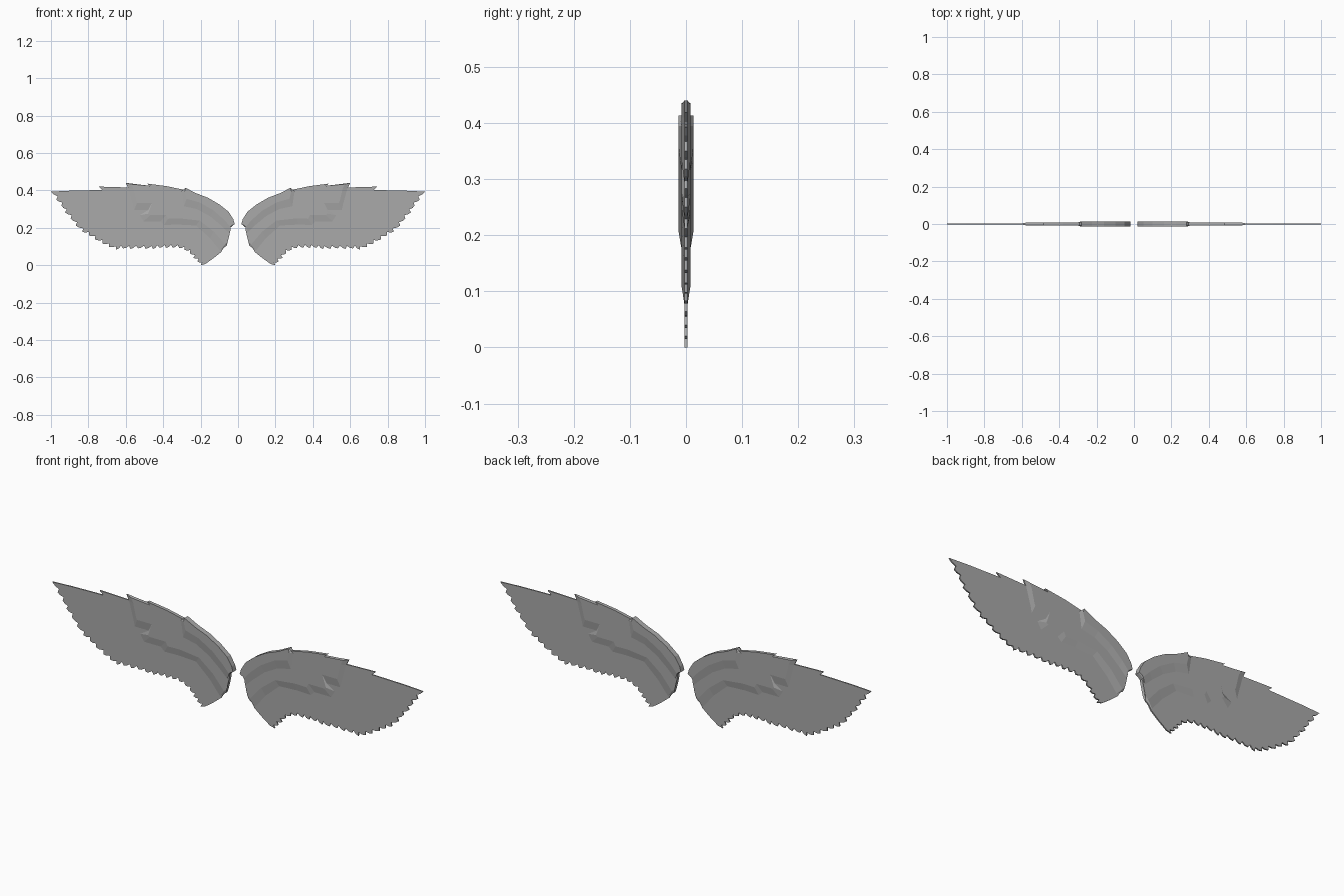
import bpy, bmesh
from mathutils import Vector

grey = bpy.data.materials.new("feather grey")
grey.diffuse_color = (0.4, 0.4, 0.4, 1)


def layer(name, rim, crest, y_rim, y_crest):
    """Flat slab: rim outline at +-y_rim, sloping up to the crest outline at +-y_crest; mirrored."""
    bm = bmesh.new()
    n = len(rim)
    rings = [[bm.verts.new((x, y, z)) for x, z in pts]
             for pts, y in ((crest, -y_crest), (rim, -y_rim), (rim, y_rim), (crest, y_crest))]
    for a, b in zip(rings, rings[1:]):
        for i in range(n):
            j = (i + 1) % n
            bm.faces.new((a[i], a[j], b[j], b[i]))
    bm.faces.new(rings[0])
    bm.faces.new(rings[3])
    bmesh.ops.remove_doubles(bm, verts=bm.verts, dist=1e-5)
    bmesh.ops.triangulate(bm, faces=[f for f in bm.faces if len(f.verts) > 4])
    bmesh.ops.recalc_face_normals(bm, faces=bm.faces)
    me = bpy.data.meshes.new(name)
    bm.to_mesh(me)
    bm.free()
    me.materials.append(grey)
    ob = bpy.data.objects.new(name, me)
    bpy.context.collection.objects.link(ob)
    ob.modifiers.new("other wing", 'MIRROR').use_axis[0] = True
    return ob


def feathered(tips, depth):
    """Turn a row of feather tips into a serrated edge with a notch before every tip."""
    out = [tips[0]]
    for a, b in zip(tips, tips[1:]):
        a, b = Vector(a), Vector(b)
        d = (b - a).normalized()
        inward = Vector((d.y, -d.x))
        belly = a.lerp(b, 0.4) + inward * depth * 0.25
        notch = a.lerp(b, 0.8) + inward * depth
        out += [tuple(belly), tuple(notch), tuple(b)]
    return out


# Long flight feathers: thin plate with serrated trailing edge
leading = [(0.055, 0.13), (0.06, 0.26), (0.16, 0.345), (0.29, 0.40), (0.45, 0.425),
           (0.58, 0.415), (0.745, 0.42), (0.725, 0.402), (0.90, 0.398)]
tips = [(1.0, 0.393), (0.972, 0.350), (0.945, 0.318), (0.925, 0.283), (0.895, 0.250),
        (0.868, 0.212), (0.832, 0.178), (0.798, 0.160), (0.765, 0.138), (0.725, 0.115),
        (0.690, 0.098), (0.652, 0.083), (0.615, 0.089), (0.575, 0.087), (0.535, 0.090),
        (0.495, 0.088), (0.455, 0.086), (0.420, 0.093), (0.385, 0.092), (0.350, 0.093),
        (0.315, 0.092), (0.285, 0.082), (0.258, 0.064), (0.238, 0.040), (0.218, 0.020),
        (0.20, 0.0)]
root = [(0.175, 0.006), (0.13, 0.038), (0.09, 0.07)]
outline = leading + feathered(tips, 0.016) + root
layer("flight_feathers", outline, outline, 0.003, 0.003)

# Middle coverts: thicker slab, stepped and sloped along its lower edge
top = [(0.04, 0.19), (0.05, 0.26), (0.16, 0.35), (0.29, 0.403), (0.38, 0.422), (0.485, 0.436),
       (0.47, 0.424)]
rim = top + [(0.60, 0.44), (0.585, 0.41), (0.563, 0.33), (0.555, 0.295), (0.48, 0.295),
             (0.525, 0.267), (0.505, 0.234), (0.415, 0.234), (0.395, 0.215), (0.32, 0.217),
             (0.225, 0.212), (0.15, 0.145), (0.095, 0.078), (0.06, 0.105), (0.055, 0.14)]
crest = top + [(0.572, 0.433), (0.56, 0.41), (0.545, 0.345), (0.54, 0.333), (0.46, 0.333),
               (0.48, 0.275), (0.47, 0.268), (0.385, 0.268), (0.375, 0.248), (0.31, 0.25),
               (0.205, 0.238), (0.13, 0.18), (0.07, 0.11), (0.055, 0.125), (0.05, 0.145)]
layer("middle_coverts", rim, crest, 0.003, 0.008)

# Shoulder coverts: thickest slab along the leading edge near the root
top = [(0.018, 0.22), (0.025, 0.245), (0.05, 0.285), (0.10, 0.325), (0.16, 0.36), (0.225, 0.385),
       (0.28, 0.413)]
rim = top + [(0.302, 0.395), (0.29, 0.315), (0.22, 0.30), (0.15, 0.262), (0.09, 0.212),
             (0.052, 0.176), (0.042, 0.20)]
crest = top + [(0.285, 0.395), (0.275, 0.355), (0.205, 0.335), (0.13, 0.292), (0.075, 0.243),
               (0.04, 0.205), (0.034, 0.212)]
layer("shoulder_coverts", rim, crest, 0.008, 0.013)
